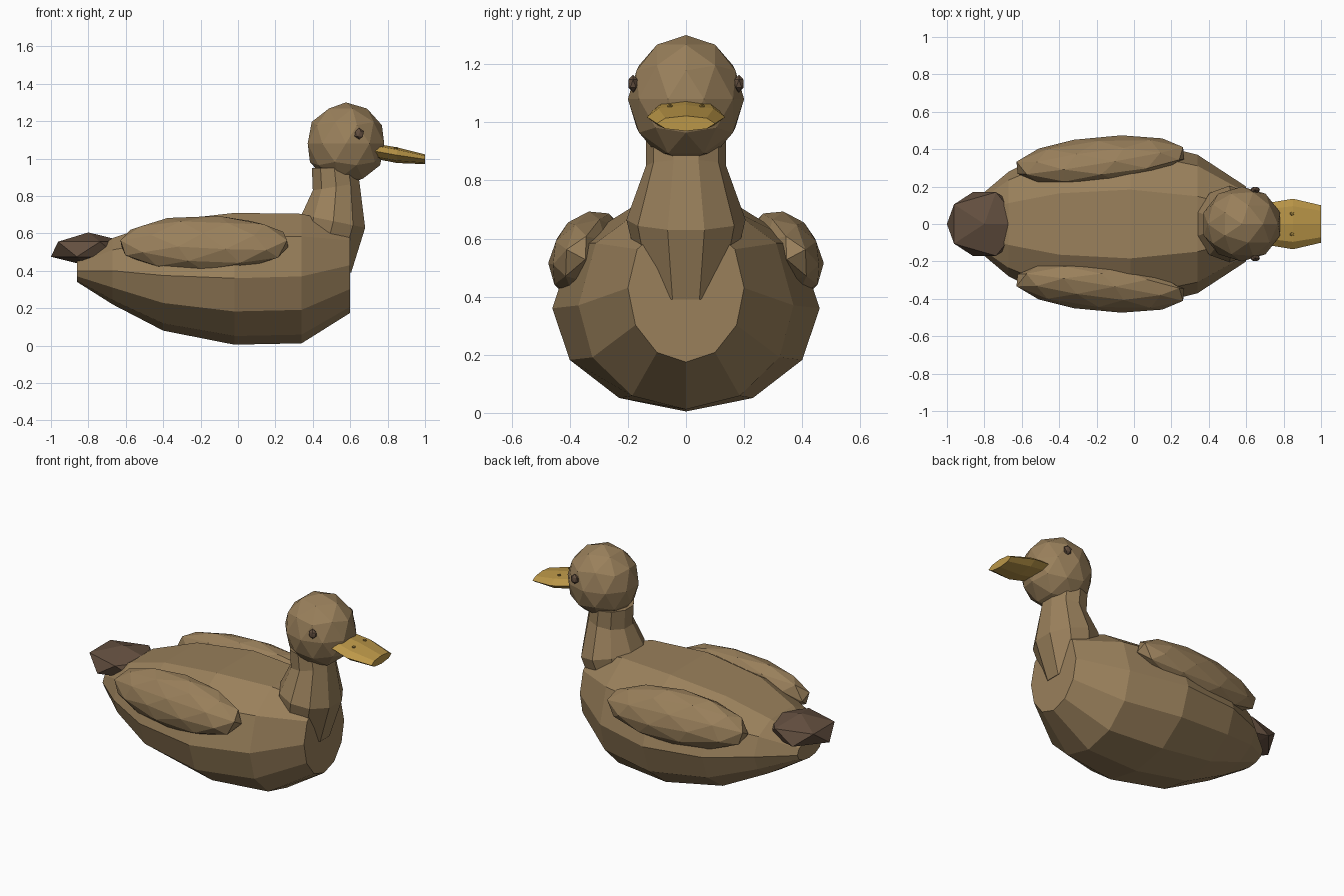
import bpy, bmesh, math
from mathutils import Matrix, Vector

if "Cube" in bpy.data.objects:
    bpy.data.objects.remove(bpy.data.objects["Cube"])


def material(name, rgb):
    m = bpy.data.materials.new(name)
    m.diffuse_color = (*rgb, 1)
    m.use_nodes = True
    m.node_tree.nodes["Principled BSDF"].inputs["Base Color"].default_value = m.diffuse_color
    return m


TAN = material("tan_brown", (0.32, 0.215, 0.105))
DARK = material("dark_brown", (0.125, 0.078, 0.05))
YELLOW = material("bill_yellow", (0.50, 0.31, 0.065))
OCHRE = material("nostril_ochre", (0.30, 0.19, 0.04))


def finish(bm, name, mat):
    bmesh.ops.recalc_face_normals(bm, faces=bm.faces)
    me = bpy.data.meshes.new(name)
    bm.to_mesh(me)
    bm.free()
    me.materials.append(mat)
    ob = bpy.data.objects.new(name, me)
    bpy.context.collection.objects.link(ob)
    return ob


def loft(name, rings, mat):
    """Skin a list of equal-sized point rings and cap both ends."""
    bm = bmesh.new()
    vs = [[bm.verts.new(p) for p in r] for r in rings]
    n = len(vs[0])
    for a, b in zip(vs, vs[1:]):
        for i in range(n):
            j = (i + 1) % n
            bm.faces.new((a[i], a[j], b[j], b[i]))
    bm.faces.new(vs[0])
    bm.faces.new(vs[-1])
    return finish(bm, name, mat)


def blob(name, center, radii, level, mat, roll=0, yaw=0):
    """Faceted ellipsoid."""
    bm = bmesh.new()
    bmesh.ops.create_icosphere(bm, subdivisions=level, radius=1)
    m = (Matrix.Translation(center) @ Matrix.Rotation(yaw, 4, 'Z')
         @ Matrix.Rotation(roll, 4, 'X') @ Matrix.Diagonal((*radii, 1)))
    bm.transform(m)
    return finish(bm, name, mat)


# Body: boat-like loft with a flat back; half section is mirrored across y
half = [(0.5, -.87), (.87, -.5), (1, 0), (.84, .62), (.4, .97)]
section = [(0, -1)] + half + [(-y, z) for y, z in reversed(half)]
stations = [  # x, half width, bottom, widest height, top
    (-.86, .12, .34, .40, .46),
    (-.67, .28, .22, .40, .58),
    (-.40, .41, .08, .375, .675),
    (-.02, .46, .005, .36, .72),
    (.34, .37, .012, .37, .715),
    (.60, .20, .175, .43, .645)]
loft("body", [[(x, y * w, mid + z * ((top - mid) if z > 0 else (mid - bot)))
               for y, z in section] for x, w, bot, mid, top in stations], TAN)


# Neck: tilted ten-sided rings that flow down into the breast
def neck_ring(back, front, ry, n=10):
    bx, bz = back
    fx, fz = front
    pts = []
    for i in range(n):
        a = 2 * math.pi * (i + .5) / n
        t = .5 + .5 * math.cos(a) / math.cos(math.pi / n)
        pts.append((bx + (fx - bx) * t, ry * math.sin(a), bz + (fz - bz) * t))
    return pts


loft("neck", [neck_ring((.30, .48), (.605, .39), .15),
              neck_ring((.34, .70), (.68, .63), .205),
              neck_ring((.40, .83), (.65, .87), .138),
              neck_ring((.395, .95), (.635, .95), .138)], TAN)

# Head
blob("head", (.577, 0, 1.08), (.215, .2, .22), 2, TAN)

# Bill: flattened loft tapering to a blunt tip
bill = []
for x, w, zc, h in [(.70, .11, 1.045, .04), (.85, .135, 1.018, .042), (1.0, .10, .996, .026)]:
    bill.append([(x, w * math.cos(i * math.pi / 4), zc + h * math.sin(i * math.pi / 4))
                 for i in range(8)])
loft("bill", bill, YELLOW)

# Tail
blob("tail", (-.8, 0, .515), (.224, .2, .09), 1, DARK)

# Mirrored parts: wings, eyes, nostrils
for side, tag in ((1, "left"), (-1, "right")):
    blob("wing_" + tag, (-.18, side * .34, .545), (.47, .118, .16), 2, TAN,
         roll=side * math.radians(28), yaw=side * math.radians(5))
    blob("eye_" + tag, (.648, side * .182, 1.133), (.028, .019, .031), 1, DARK)
    blob("nostril_" + tag, (.845, side * .055, 1.056), (.013, .011, .007), 1, OCHRE)
